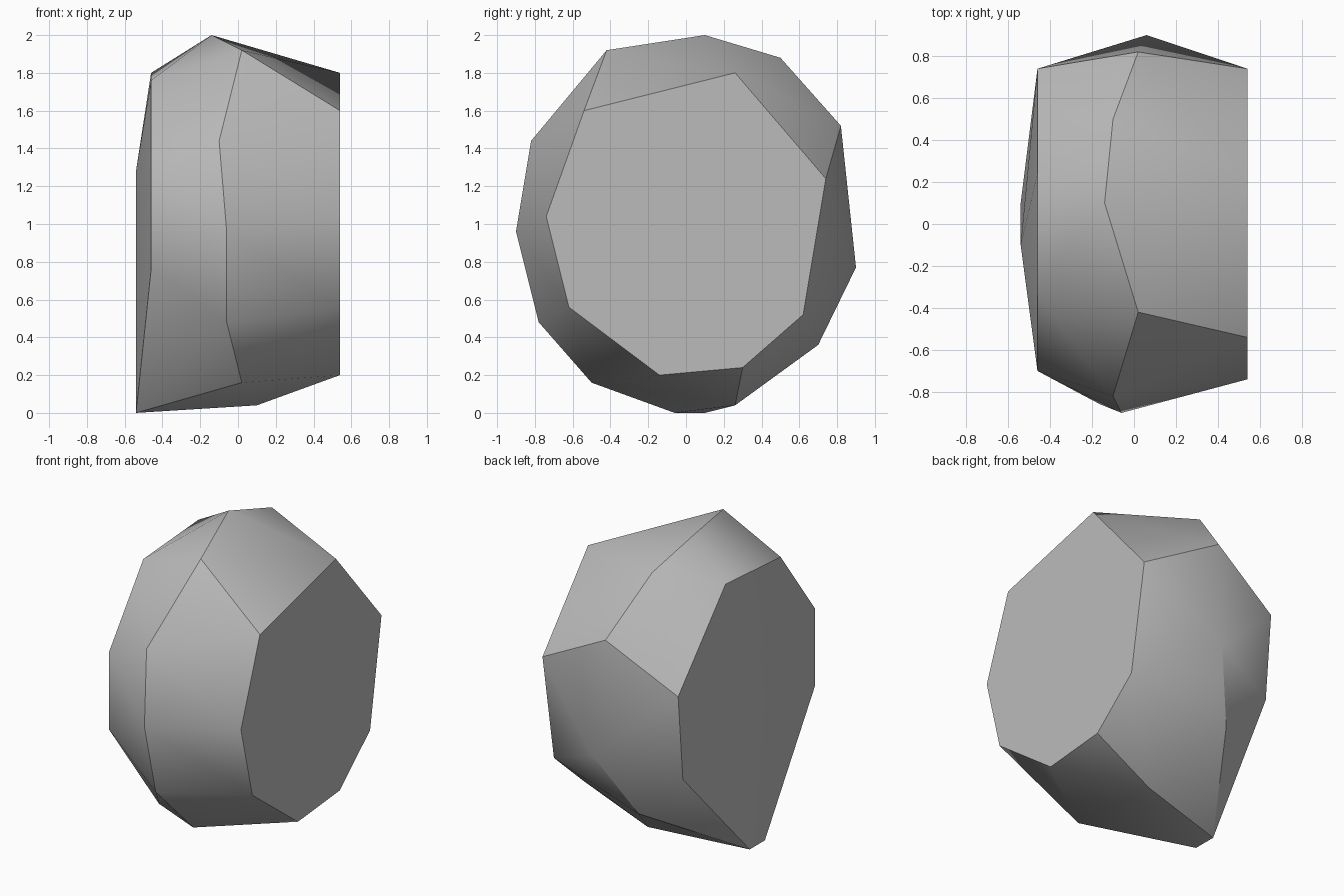
import bpy, bmesh, math

cube = bpy.data.objects.get("Cube")
if cube:
    bpy.data.objects.remove(cube, do_unlink=True)

# Flat facet on the +x side, as (y, z)
flat_side = [(-.54, 1.6), (.26, 1.8), (.74, 1.24), (.62, .52),
             (.3, .24), (-.14, .2), (-.62, .56), (-.74, 1.04)]

# Widest ring around the boulder, as (x, y, z)
belt = [(.02, -.42, 1.92), (-.14, .1, 2), (-.1, .5, 1.88), (.02, .82, 1.52),
        (.06, .9, .77), (-.14, .7, .36), (.1, .26, .04), (.02, -.5, .16),
        (-.06, -.78, .48), (-.06, -.9, .96), (-.16, -.86, .92), (-.1, -.82, 1.44)]

# Rim of the slightly domed -x side, as (y, z), with its outermost points
dome_rim = [(-.34, 1.76), (.24, 1.8), (.74, 1.24), (.69, .67), (-.7, .76), (-.7, 1.28)]
dome_peak = [(-.1, 1.28), (.1, 0), (-.06, 0)]

points = belt + [(.54, y, z) for y, z in flat_side]
points += [(-.46, y, z) for y, z in dome_rim]
points += [(-.54, y, z) for y, z in dome_peak]

# Wrap the corner points in a faceted skin
bm = bmesh.new()
corners = [bm.verts.new(p) for p in points]
hull = bmesh.ops.convex_hull(bm, input=corners)
bmesh.ops.delete(bm, geom=[v for v in bm.verts if not v.link_faces], context='VERTS')
bmesh.ops.dissolve_limit(bm, angle_limit=math.radians(.5), verts=bm.verts[:], edges=bm.edges[:])
bmesh.ops.recalc_face_normals(bm, faces=bm.faces[:])
mesh = bpy.data.meshes.new("boulder")
bm.to_mesh(mesh)
bm.free()
boulder = bpy.data.objects.new("boulder", mesh)
bpy.context.collection.objects.link(boulder)

# Stone colour
stone = bpy.data.materials.new("stone_grey")
stone.use_nodes = True
grey = (.5, .5, .5, 1)
stone.diffuse_color = grey
stone.node_tree.nodes["Principled BSDF"].inputs["Base Color"].default_value = grey
mesh.materials.append(stone)

# Soft shading with sharp main edges
bpy.ops.object.select_all(action='DESELECT')
boulder.select_set(True)
bpy.context.view_layer.objects.active = boulder
bpy.ops.object.shade_smooth_by_angle(angle=math.radians(30))
